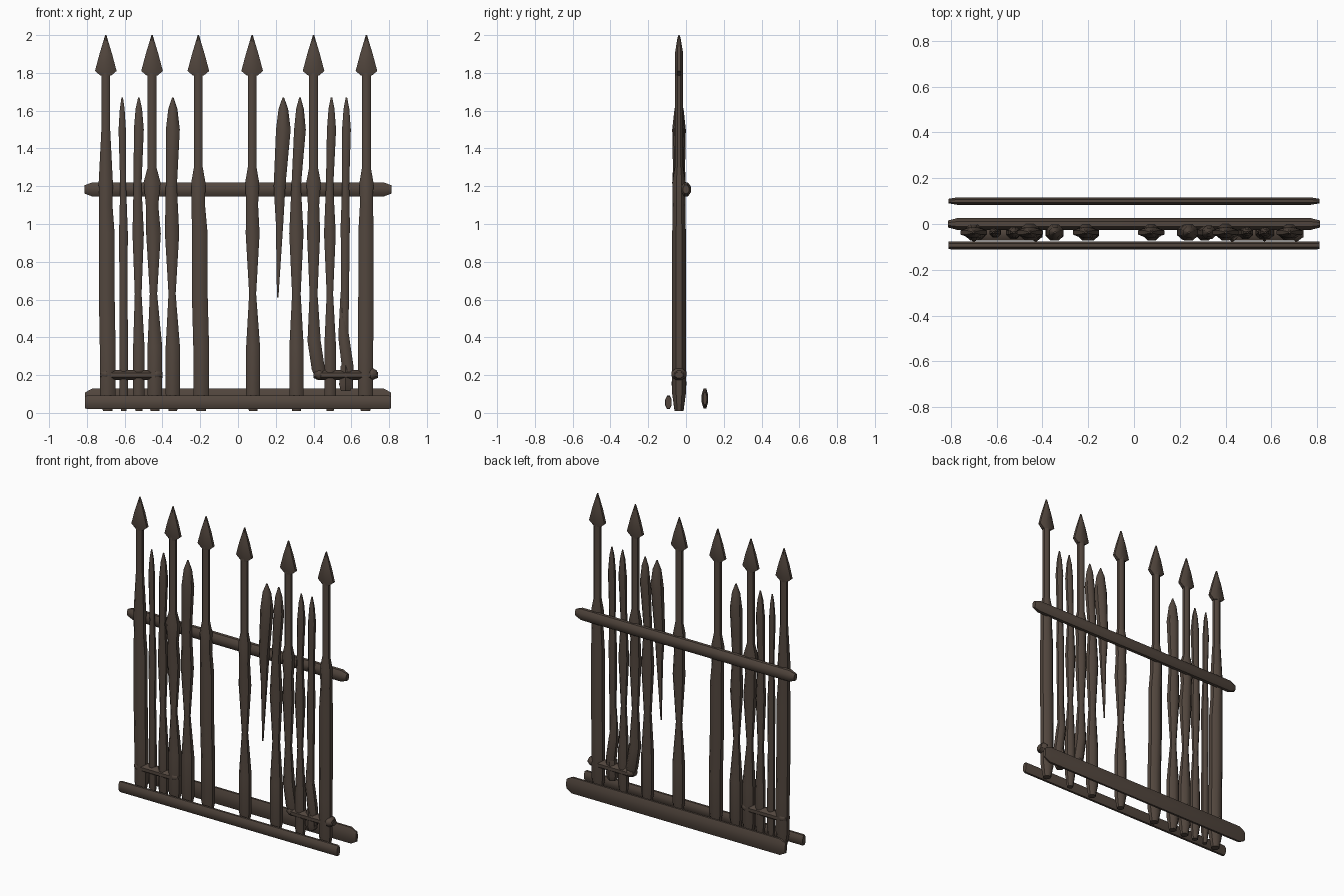
import bpy, bmesh, math

cube = bpy.data.objects.get("Cube")
if cube:
    bpy.data.objects.remove(cube, do_unlink=True)

iron = bpy.data.materials.new("dark brown iron")
iron.use_nodes = True
colour = (0.085, 0.062, 0.048, 1)
iron.diffuse_color = colour
iron.node_tree.nodes["Principled BSDF"].inputs["Base Color"].default_value = colour

bar_y = -0.037      # centre line of all upright bars
shaft_half = 0.024  # half width of the thin spear shafts
tip_half = 0.004


def loft(name, rings, upright=True, sides=8, sharp_angle=45):
    """Skin a closed tube through rings of (x, y, z, half width, half depth)."""
    bm = bmesh.new()
    loops = []
    for x, y, z, half_width, half_depth in rings:
        loop = []
        for i in range(sides):
            turn = math.tau * (i + 0.5) / sides
            across = half_width * math.cos(turn)
            along = half_depth * math.sin(turn)
            place = (x + across, y + along, z) if upright else (x, y + along, z + across)
            loop.append(bm.verts.new(place))
        loops.append(loop)
    for low, high in zip(loops, loops[1:]):
        for i in range(sides):
            j = (i + 1) % sides
            bm.faces.new((low[i], low[j], high[j], high[i]))
    bm.faces.new(loops[0])
    bm.faces.new(loops[-1])
    bmesh.ops.recalc_face_normals(bm, faces=bm.faces)

    mesh = bpy.data.meshes.new(name)
    bm.to_mesh(mesh)
    bm.free()
    mesh.materials.append(iron)
    obj = bpy.data.objects.new(name, mesh)
    bpy.context.collection.objects.link(obj)
    bpy.ops.object.select_all(action="DESELECT")
    obj.select_set(True)
    bpy.context.view_layer.objects.active = obj
    bpy.ops.object.shade_smooth_by_angle(angle=math.radians(sharp_angle))


def bar(name, profile):
    """Upright bar from (x, z, half width) points, a little flattened."""
    loft(name, [(x, bar_y, z, half * 1.05, min(half, 0.039)) for x, z, half in profile])


def lower_body(x, foot, half, waist):
    """Lower part of a bar: blunt foot, full shin, waist, then full chest."""
    middle = (x + foot) / 2
    return [(foot, 0.01, half * 0.6), (foot, 0.1, half), (foot, 0.35, half),
            (middle, 0.63, half * waist), (middle, 0.95, half)]


def spear(name, x, foot, half, waist=1, neck=1.3, collar=0.9):
    """Tall bar: lower body, collar at the rail, thin shaft, flat arrow head."""
    bar(name + "_shaft", lower_body(x, foot, half, waist) + [
        (x, 1.1, half * 0.85), (x, 1.22, half * collar),
        (x, neck, shaft_half), (x, 1.8, shaft_half)])
    head = [(1.785, 0.03), (1.81, 0.062), (1.9, 0.036), (1.98, 0.01), (2, tip_half)]
    loft(name + "_head", [(x, bar_y, z, wide, min(wide, shaft_half)) for z, wide in head],
         sharp_angle=35)


def blade(x, bend, half):
    """Upper part of a picket: leaf shape ending in a point."""
    return [(x + bend, 1.2, half * 0.8), (x + bend / 2, 1.35, half * 0.9),
            (x, 1.5, half), (x, 1.61, half * 0.65), (x, 1.67, tip_half)]


def picket(name, x, foot, half, waist, bend, blade_half):
    """Short pointed bar."""
    bar(name, lower_body(x + bend, foot, half, waist) + blade(x, bend, blade_half))


def rail(name, left, right, y, z, half_height, half_depth, taper, end=0.6, sharp_angle=45):
    """Horizontal bar whose ends narrow over the taper length."""
    full = (half_height, half_depth)
    small = (half_height * end, half_depth * end)
    rings = [(left, small), (left + taper, full), (right - taper, full), (right, small)]
    loft(name, [(x, y, z, *size) for x, size in rings], upright=False,
         sharp_angle=sharp_angle)


# Tall bars with arrow heads
spear("outer_right_spear", x=-0.7, foot=-0.69, half=0.043, neck=1.5)
spear("knobbed_right_spear", x=-0.455, foot=-0.44, half=0.04, waist=0.5, collar=1.15)
spear("inner_right_spear", x=-0.21, foot=-0.195, half=0.043)
spear("inner_left_spear", x=0.075, foot=0.08, half=0.038, waist=0.5, collar=1)
spear("outer_left_spear", x=0.68, foot=0.675, half=0.042)

# Spear whose lower end is broken off and bent outward
spear("bent_left_spear", x=0.4, foot=0.4, half=0.036, waist=0.6, collar=1.1)
bent_foot = bpy.data.objects["bent_left_spear_shaft"].data
for vert in bent_foot.vertices:
    if vert.co.z < 0.5:
        vert.co.z = 0.17 + vert.co.z * 0.6
        vert.co.x += (0.4 - vert.co.z) * 0.15

# Short pointed pickets between the spears
picket("thin_right_picket", x=-0.613, foot=-0.605, half=0.024, waist=0.9,
       bend=0.005, blade_half=0.02)
picket("wavy_right_picket", x=-0.525, foot=-0.525, half=0.031, waist=0.6,
       bend=-0.007, blade_half=0.027)
picket("broad_right_picket", x=-0.345, foot=-0.345, half=0.039, waist=0.5,
       bend=-0.008, blade_half=0.038)
picket("broad_left_picket", x=0.328, foot=0.31, half=0.039, waist=0.6,
       bend=-0.02, blade_half=0.032)
picket("wavy_left_picket", x=0.495, foot=0.488, half=0.032, waist=0.55,
       bend=-0.01, blade_half=0.025)

# Broken pickets: one hangs from the rail, one is split near the ground
bar("hanging_broken_picket",
    [(0.21, 0.61, tip_half), (0.22, 1, 0.02)] + blade(x=0.24, bend=-0.02, half=0.04))
bar("thin_left_picket",
    [(0.565, 0.4, 0.02), (0.568, 1, 0.025)] + blade(x=0.574, bend=-0.004, half=0.024))
bar("leaning_splinter",
    [(0.59, 0.13, 0.02), (0.58, 0.25, 0.032), (0.56, 0.4, 0.03), (0.547, 0.64, tip_half)])

# Upper rail behind the bars
rail("upper_rail", left=-0.812, right=0.812, y=0, z=1.183,
     half_height=0.04, half_depth=0.028, taper=0.04)

# Two ground rails, front and back
rail("front_ground_rail", left=-0.81, right=0.81, y=-0.093, z=0.056,
     half_height=0.038, half_depth=0.019, taper=0.01, end=0.9, sharp_angle=30)
rail("back_ground_rail", left=-0.81, right=0.81, y=0.1, z=0.076,
     half_height=0.058, half_depth=0.018, taper=0.04, sharp_angle=30)

# Short lower ties wrapped round the outer bars, with swollen ends
for side, outer, inner in (("right", -0.73, -0.4), ("left", 0.74, 0.4)):
    left, right = sorted((outer, inner))
    rail(side + "_lower_tie", left, right, bar_y, z=0.2,
         half_height=0.028, half_depth=0.038, taper=0.03)
    for place, x in (("left", right), ("right", left)):
        inward = -0.03 if x == right else 0.03
        rail(f"{side}_tie_{place}_knob", x + inward - 0.025, x + inward + 0.025, bar_y,
             z=0.205, half_height=0.034, half_depth=0.042, taper=0.02)

# Clamp on the left tie
loft("left_tie_clamp", [
    (0.57, bar_y, z, half, half) for z, half in ((0.115, 0.028), (0.15, 0.04), (0.25, 0.03))],
    sides=6)
